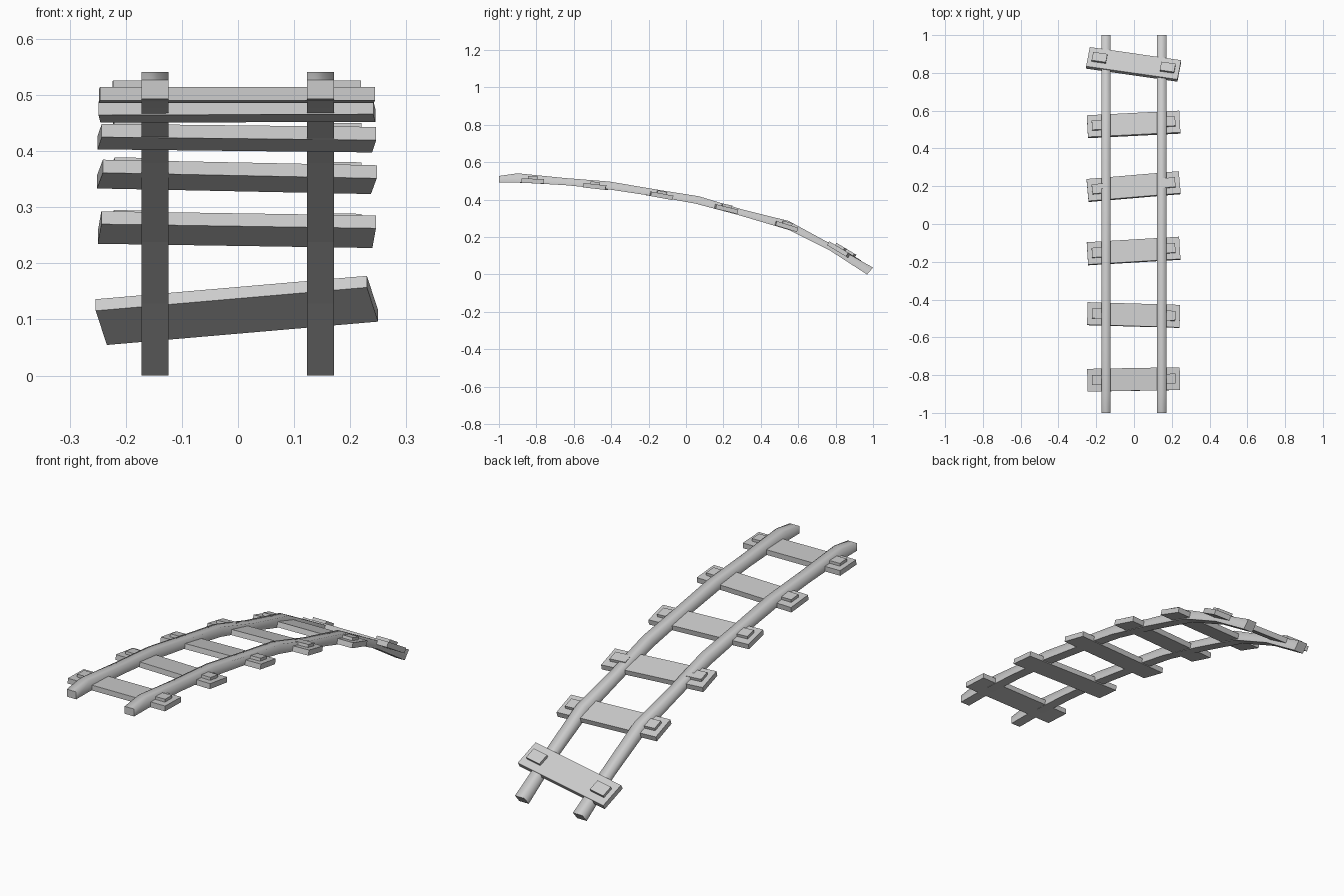
import bpy, bmesh
from math import radians
from mathutils import Matrix, Vector

if "Cube" in bpy.data.objects:
    bpy.data.objects.remove(bpy.data.objects["Cube"])

# Rail side profile (y, z): upper and lower edges, joint by joint
TOP = [(-1, .527), (-.9, .541), (-.65, .516), (-.41, .497), (-.15, .453),
       (.07, .418), (.3, .348), (.55, .286), (.79, .155), (1, .037)]
LOW = [(-1, .493), (-.9, .492), (-.65, .478), (-.42, .456), (-.16, .417),
       (.05, .379), (.28, .318), (.55, .238), (.77, .128), (.968, 0)]

# Sleepers: y, z, yaw, downward pitch (degrees)
SLEEPERS = [(-.823, .500, 1, 2), (-.482, .470, -1.7, 6.5), (-.143, .423, 3.5, 10.5),
            (.198, .354, 5, 13.5), (.527, .260, 3, 17), (.845, .116, -9.5, 31)]


def finish(bm, name):
    bmesh.ops.recalc_face_normals(bm, faces=bm.faces)
    me = bpy.data.meshes.new(name)
    bm.to_mesh(me)
    bm.free()
    ob = bpy.data.objects.new(name, me)
    bpy.context.collection.objects.link(ob)
    return ob


def rail(name, x, half=.024):
    bm = bmesh.new()
    rings = []
    for t, b in zip(TOP, LOW):
        rings.append([bm.verts.new(p) for p in (
            (x - half, *b), (x + half, *b), (x + half, *t), (x - half, *t))])
    for a, b in zip(rings, rings[1:]):
        for i in range(4):
            j = (i + 1) % 4
            f = bm.faces.new((a[i], a[j], b[j], b[i]))
            f.smooth = i != 0            # rounded look on top and sides
            if i == 0:                   # crisp underside
                for e in f.edges:
                    if e.verts[0].co.x == e.verts[1].co.x:
                        e.smooth = False
    for ring in (rings[0], rings[-1]):   # crisp end caps
        for e in bm.faces.new(ring).edges:
            e.smooth = False
    finish(bm, name)


def box(bm, centre, size):
    bmesh.ops.create_cube(bm, size=1, matrix=Matrix.Translation(centre)
                          @ Matrix.Diagonal((*size, 1)))


def sleeper(name, y, z, yaw, pitch):
    bm = bmesh.new()
    # plank with a fastening plate at each rail
    box(bm, (0, 0, 0), (.49, .12, .024))
    for s in (-1, 1):
        box(bm, (s * .183, 0, .014), (.076, .052, .022))
    ob = finish(bm, name)
    ob.matrix_world = (Matrix.Translation(Vector((-.002, y, z)))
                       @ Matrix.Rotation(radians(-pitch), 4, 'X')
                       @ Matrix.Rotation(radians(yaw), 4, 'Z'))


rail("left_rail", -.148)
rail("right_rail", .147)
for n, data in enumerate(SLEEPERS, 1):
    sleeper(f"sleeper_{n}", *data)
